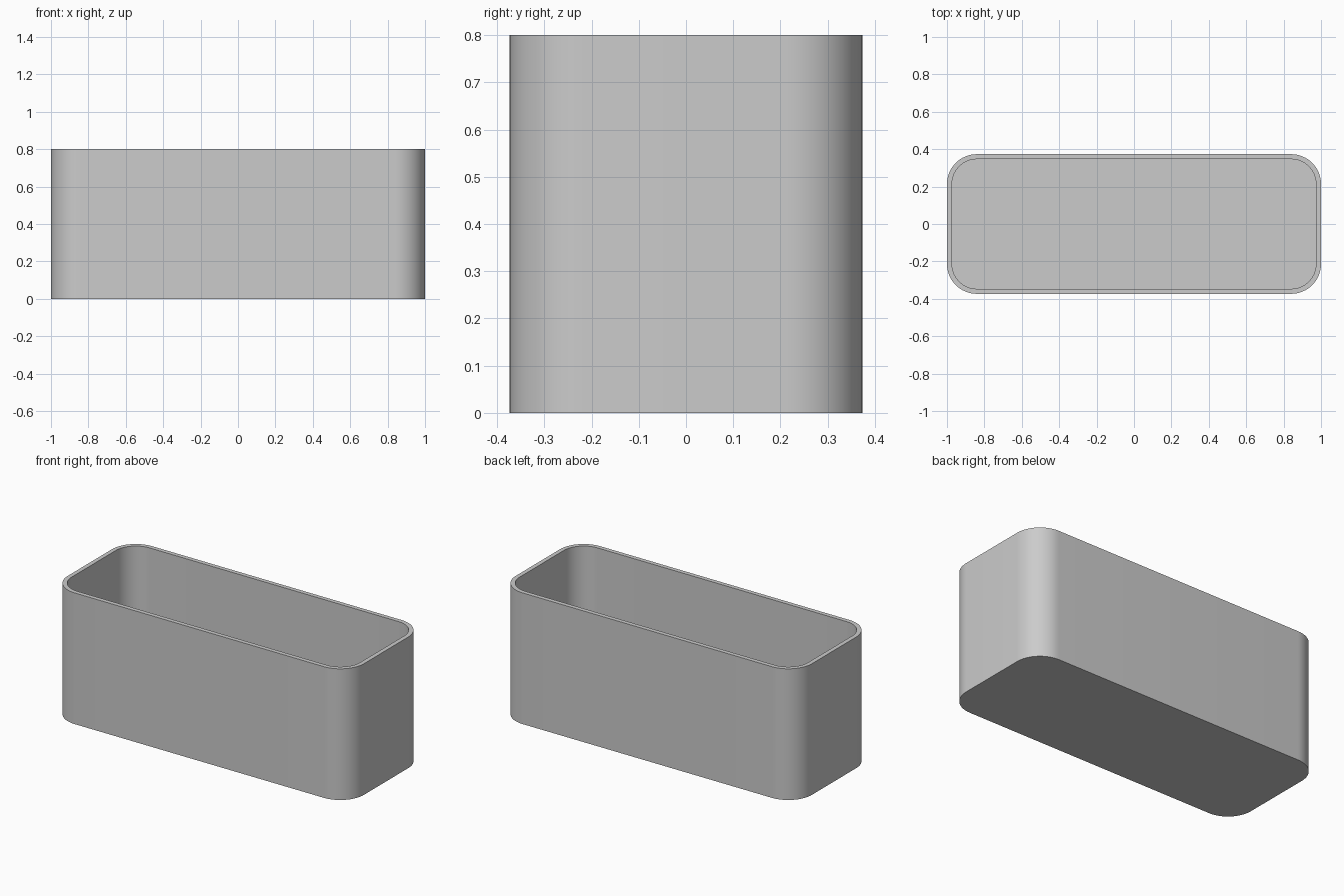
import bpy, bmesh
from math import cos, sin, pi

cube = bpy.data.objects.get("Cube")
if cube:
    bpy.data.objects.remove(cube, do_unlink=True)

HALF_X, HALF_Y, HEIGHT = 1.0, 0.3733, 0.8
RADIUS, WALL, SEGMENTS = 0.16, 0.0267, 16

grey = bpy.data.materials.new("plain_grey")
grey.use_nodes = True
colour = (0.6, 0.6, 0.6, 1)
grey.diffuse_color = colour
grey.node_tree.nodes["Principled BSDF"].inputs["Base Color"].default_value = colour


def rounded_ring(bm, inset, z):
    """Rounded rectangle of vertices, counter-clockwise from above."""
    r = RADIUS - inset
    ring = []
    for corner, (sx, sy) in enumerate([(1, 1), (-1, 1), (-1, -1), (1, -1)]):
        for i in range(SEGMENTS + 1):
            a = (corner + i / SEGMENTS) * pi / 2
            ring.append(bm.verts.new((sx * (HALF_X - RADIUS) + r * cos(a),
                                      sy * (HALF_Y - RADIUS) + r * sin(a), z)))
    return ring


def bridge(bm, lower, upper):
    n = len(lower)
    for i in range(n):
        j = (i + 1) % n
        bm.faces.new((lower[i], lower[j], upper[j], upper[i]))


# Open container: outer wall, rim, inner wall, floor
bm = bmesh.new()
rings = [rounded_ring(bm, inset, z) for inset, z in
         [(0, 0), (0, HEIGHT), (WALL, HEIGHT), (WALL, WALL)]]
for lower, upper in zip(rings, rings[1:]):
    bridge(bm, lower, upper)
bm.faces.new(rings[0][::-1])
bm.faces.new(rings[-1])

mesh = bpy.data.meshes.new("container")
bm.to_mesh(mesh)
bm.free()
mesh.materials.append(grey)
container = bpy.data.objects.new("container", mesh)
bpy.context.collection.objects.link(container)

# Smooth corners, crisp rim and base edges
bpy.context.view_layer.objects.active = container
container.select_set(True)
bpy.ops.object.shade_smooth_by_angle(angle=pi / 6)
